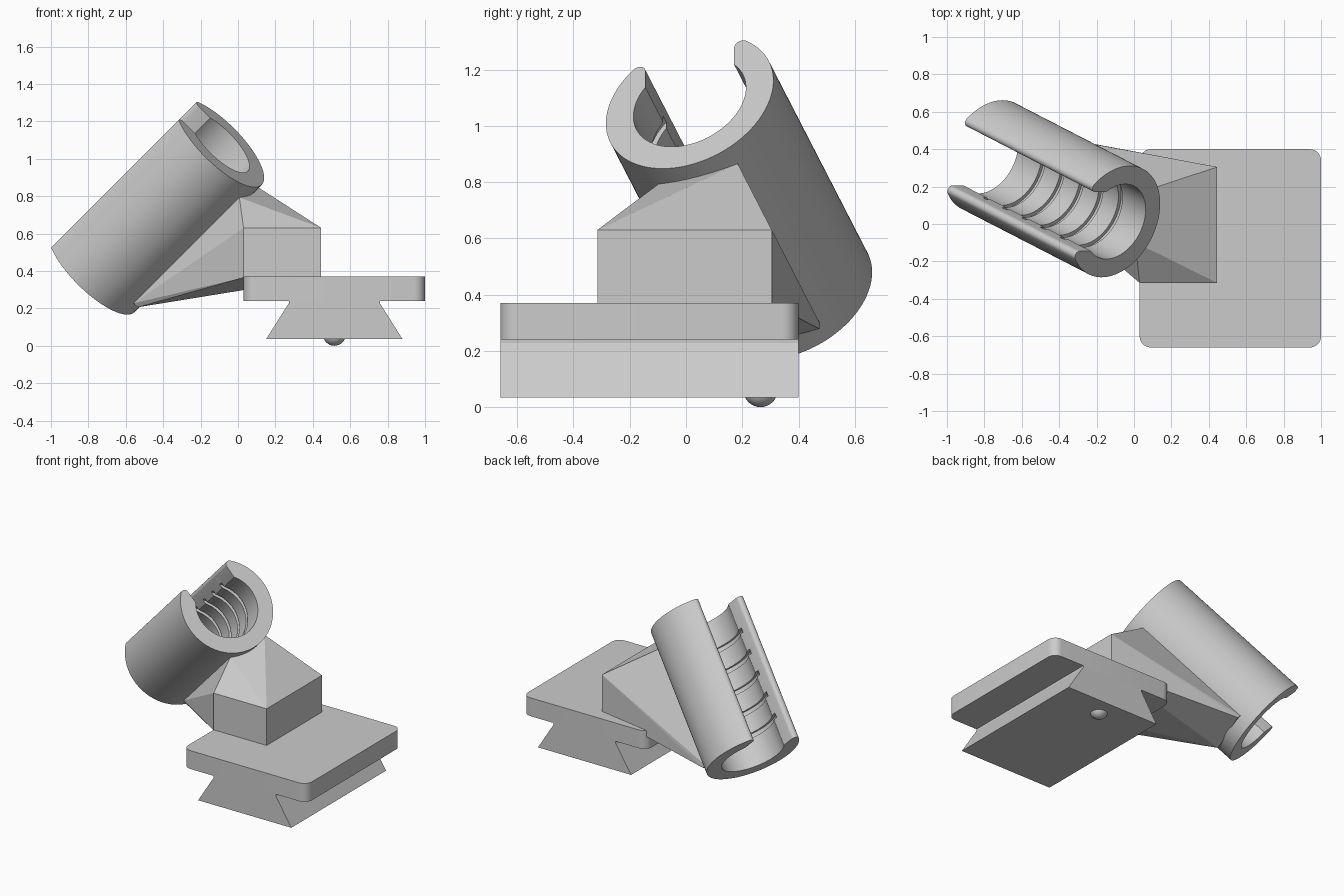
import bpy, bmesh
from math import acos, asin, atan2, cos, sin, pi, radians, sqrt
from mathutils import Vector

if "Cube" in bpy.data.objects:
    bpy.data.objects.remove(bpy.data.objects["Cube"], do_unlink=True)

grey = bpy.data.materials.new("light_grey")
grey.use_nodes = True
colour = (0.6, 0.6, 0.6, 1)
grey.diffuse_color = colour
grey.node_tree.nodes["Principled BSDF"].inputs["Base Color"].default_value = colour


def finish(name, bm, smooth=False):
    bmesh.ops.recalc_face_normals(bm, faces=bm.faces)
    mesh = bpy.data.meshes.new(name)
    bm.to_mesh(mesh)
    bm.free()
    mesh.materials.append(grey)
    ob = bpy.data.objects.new(name, mesh)
    bpy.context.collection.objects.link(ob)
    if smooth:
        bpy.ops.object.select_all(action='DESELECT')
        ob.select_set(True)
        bpy.context.view_layer.objects.active = ob
        bpy.ops.object.shade_smooth_by_angle(angle=radians(30))
    return ob


def loft(name, rings, smooth=False):
    """Skin a list of closed point loops and cap both ends."""
    bm = bmesh.new()
    loops = [[bm.verts.new(p) for p in ring] for ring in rings]
    n = len(loops[0])
    for lo, hi in zip(loops, loops[1:]):
        for i in range(n):
            j = (i + 1) % n
            bm.faces.new((lo[i], lo[j], hi[j], hi[i]))
    bm.faces.new(loops[0])
    bm.faces.new(loops[-1])
    bmesh.ops.remove_doubles(bm, verts=bm.verts, dist=1e-5)
    return finish(name, bm, smooth)


def arc(cx, cy, r, a0, a1, n):
    return [(cx + r * cos(a0 + (a1 - a0) * i / n),
             cy + r * sin(a0 + (a1 - a0) * i / n)) for i in range(n + 1)]


# Base plate with rounded corners
x0, x1, y0, y1, r = 0.03, 1.0, -0.66, 0.4, 0.06
corners = [(x1 - r, y1 - r), (x0 + r, y1 - r), (x0 + r, y0 + r), (x1 - r, y0 + r)]
outline = [p for k, (cx, cy) in enumerate(corners)
           for p in arc(cx, cy, r, k * pi / 2, (k + 1) * pi / 2, 8)]
loft("base_plate", [[(x, y, z) for x, y in outline] for z in (0.24, 0.37)], True)

# Dovetail rail under the plate
half = [(0.365, 0.035), (0.243, 0.228), (0.243, 0.245)]
section = half + [(-x, z) for x, z in reversed(half)]
loft("dovetail_rail", [[(0.515 + x, y, z) for x, z in section] for y in (y0, y1)])

# Detent bump on the underside
bm = bmesh.new()
bmesh.ops.create_uvsphere(bm, u_segments=32, v_segments=16, radius=0.061)
bmesh.ops.translate(bm, verts=bm.verts, vec=(0.515, 0.265, 0.061))
finish("detent_bump", bm, True)

# Tilted frame of the holder: along the tube, across it, and toward its slot
tilt = radians(20)
along = Vector((cos(tilt) * sqrt(0.5), -sin(tilt), cos(tilt) * sqrt(0.5)))
slot = Vector((-sqrt(0.5), 0, sqrt(0.5)))
across = slot.cross(along)
if across.y < 0:
    across.negate()
top = Vector((-0.097, 0.013, 1.085))
length, outer, bore, gap, fillet = 1.026, 0.317, 0.213, 0.168, 0.027


def place(a, b, t):
    return top + across * a + slot * b - along * t


def c_section(inner):
    """C-shaped section with rounded lips for a given inner radius."""
    fx = gap + fillet
    fy = sqrt((outer - fillet) ** 2 - fx ** 2)
    phi = atan2(fy, fx)
    side = arc(0, 0, inner, -pi / 2, acos(gap / inner), 28)
    side += arc(fx, fy, fillet, pi, phi, 8)
    side += arc(0, 0, outer, phi, -pi / 2, 32)[1:]
    return side + [(-a, b) for a, b in reversed(side[1:-1])]


# Open tube with grooves around its bore
plain, grooved = c_section(bore), c_section(bore + 0.02)
stations = [(0, plain)]
for k in range(-2, 3):
    mid = length / 2 + k * 0.155
    for edge, order in ((-0.016, (plain, grooved)), (0.016, (grooved, plain))):
        stations += [(mid + edge, s) for s in order]
stations.append((length, plain))
loft("holder_tube", [[place(a, b, t) for a, b in s] for t, s in stations], True)

# Faceted neck: hull of the upright block and the pad on the tube
bm = bmesh.new()
for x in (0.03, 0.445):
    for y in (-0.315, 0.305):
        for z in (0.365, 0.63):
            bm.verts.new((x, y, z))
for a in (-0.15, 0.15):
    for b in (-0.28, -0.31):
        for t in (0.087, length - 0.087):
            bm.verts.new(place(a, b, t))
hull = bmesh.ops.convex_hull(bm, input=bm.verts)
loose = [v for v in bm.verts if not v.link_faces]
bmesh.ops.delete(bm, geom=loose, context='VERTS')
bmesh.ops.dissolve_limit(bm, angle_limit=radians(1), verts=bm.verts, edges=bm.edges)
finish("neck", bm)
